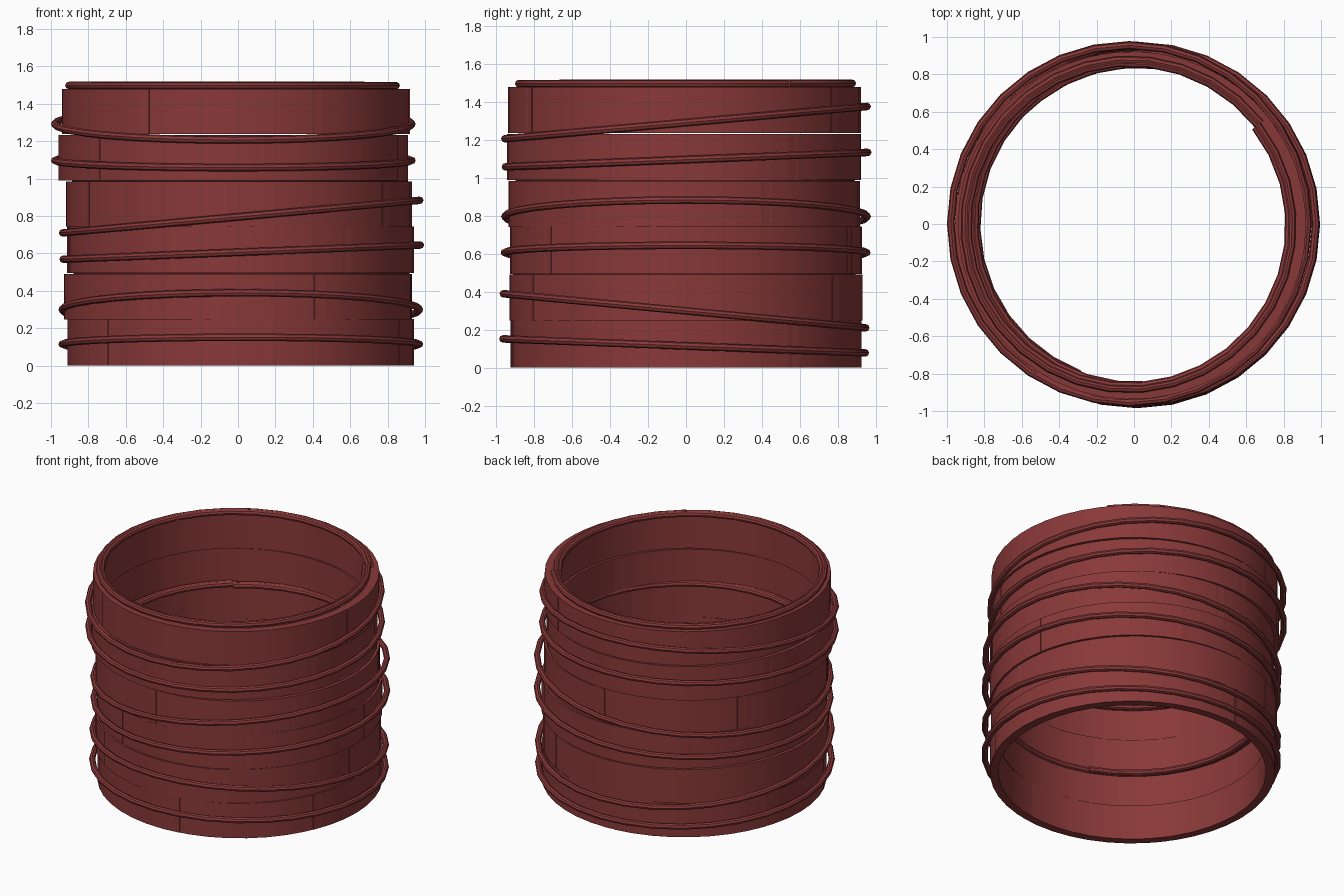
import bpy, bmesh, math
from mathutils import Vector

if "Cube" in bpy.data.objects:
    bpy.data.objects.remove(bpy.data.objects["Cube"])

red = bpy.data.materials.new("dark_red")
red.diffuse_color = (0.25, 0.04, 0.04, 1)
red.use_nodes = True
red.node_tree.nodes["Principled BSDF"].inputs["Base Color"].default_value = red.diffuse_color


def finish(bm, name):
    bmesh.ops.recalc_face_normals(bm, faces=bm.faces)
    me = bpy.data.meshes.new(name)
    bm.to_mesh(me)
    bm.free()
    me.materials.append(red)
    ob = bpy.data.objects.new(name, me)
    bpy.context.collection.objects.link(ob)
    bpy.ops.object.select_all(action='DESELECT')
    ob.select_set(True)
    bpy.context.view_layer.objects.active = ob
    bpy.ops.object.shade_smooth_by_angle(angle=math.radians(40))
    return ob


def sweep(bm, rings, closed):
    # skin a row of vertex loops, closing it or capping its ends
    rows = [[bm.verts.new(p) for p in r] for r in rings]
    n = len(rows[0])
    for i in range(len(rows) if closed else len(rows) - 1):
        a, b = rows[i], rows[(i + 1) % len(rows)]
        for k in range(n):
            bm.faces.new((a[k], a[(k + 1) % n], b[(k + 1) % n], b[k]))
    if not closed:
        bm.faces.new(rows[0])
        bm.faces.new(rows[-1])


def band(name, cx, cy, r, z0, z1, phase):
    # six curved panels whose ends overlap a little
    bm = bmesh.new()
    for p in range(6):
        start = math.radians(phase + p * 60 - 2)
        lift = 0.001 * (p % 2)
        rings = []
        for i in range(9):
            a = start + math.radians(64) * i / 8
            c, s = math.cos(a), math.sin(a)
            rings.append([(cx + q * c, cy + q * s, z) for q, z in
                          ((r - 0.055 - lift, z0), (r + lift, z0),
                           (r + lift, z1), (r - 0.055 - lift, z1))])
        sweep(bm, rings, False)
    finish(bm, name)


def tube(name, path, closed, r=0.02, sides=8):
    # round rod along (angle, radius, centre, z) steps
    bm = bmesh.new()
    rings = []
    for a, rad, (cx, cy), z in path:
        ring = []
        for k in range(sides):
            t = 2 * math.pi * k / sides
            q = rad + r * math.cos(t)
            ring.append((cx + q * math.cos(a), cy + q * math.sin(a), z + r * math.sin(t)))
        rings.append(ring)
    sweep(bm, rings, closed)
    finish(bm, name)


# wall bands: centre x, y, radius, bottom, top, joint angle
bands = [(0.015, 0, 0.926, 0.0, 0.25, -82), (0.0, 0, 0.93, 0.248, 0.49, -62),
         (0.013, 0, 0.928, 0.495, 0.745, -52), (0.005, -0.01, 0.925, 0.743, 0.985, -32),
         (-0.025, -0.01, 0.933, 0.99, 1.233, -22), (-0.01, -0.007, 0.93, 1.238, 1.48, -62)]
for i, b in enumerate(bands):
    band("wall_band_%d" % (i + 1), *b)

# tilted outer hoops: centre, height, rise, direction of the high side
hoops = [((0.015, -0.01), 0.115, 0.037, -90), ((0.015, -0.008), 0.30, 0.09, -90),
         ((0.02, -0.002), 0.607, 0.038, 0), ((0.017, 0), 0.797, 0.087, 0),
         ((-0.025, 0.003), 1.097, 0.038, 90), ((-0.025, 0), 1.292, 0.085, 90)]
for i, (c, z, rise, d) in enumerate(hoops):
    path = []
    for k in range(32):
        a = 2 * math.pi * k / 32
        path.append((a, 0.955, c, z + rise * math.cos(a - math.radians(d))))
    tube("outer_hoop_%d" % (i + 1), path, True)

# coiled rim rods on top of each tier, two turns winding inward
rims = [((0.015, -0.005), 0.49, 249), ((0.015, 0), 0.985, 128), ((-0.025, -0.007), 1.495, 38)]
for i, (c, z, end) in enumerate(rims):
    path = []
    for k in range(65):
        t = k / 64
        path.append((math.radians(end) - 4 * math.pi * (1 - t),
                     0.889 - 0.036 * t, c, z + 0.004 * (1 - t)))
    tube("rim_coil_%d" % (i + 1), path, False)
